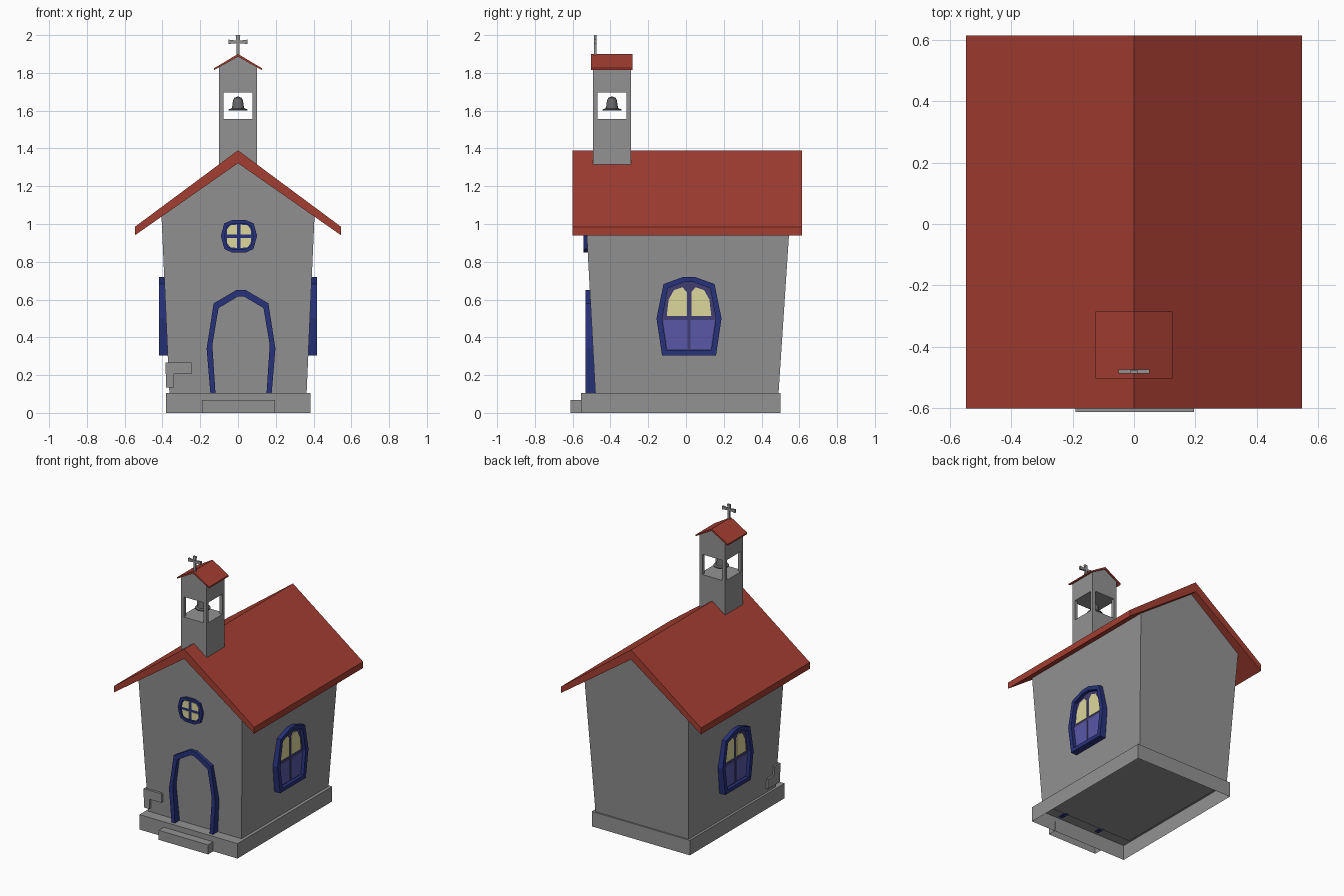
import bpy, bmesh, math
from mathutils import Vector

if "Cube" in bpy.data.objects:
    bpy.data.objects.remove(bpy.data.objects["Cube"])


def material(name, r, g, b):
    m = bpy.data.materials.new(name)
    m.diffuse_color = (r, g, b, 1)
    m.use_nodes = True
    m.node_tree.nodes["Principled BSDF"].inputs["Base Color"].default_value = m.diffuse_color
    return m


STONE = material("grey stone", 0.29, 0.29, 0.29)
ROOF = material("red roof", 0.37, 0.047, 0.031)
NAVY = material("navy frame", 0.021, 0.032, 0.20)
VIOLET = material("violet panel", 0.098, 0.098, 0.39)
DUSK = material("dark violet backing", 0.052, 0.047, 0.17)
CREAM = material("cream glass", 0.72, 0.68, 0.33)
METAL = material("bell metal", 0.13, 0.13, 0.135)


def finish(name, bm, mat):
    bmesh.ops.recalc_face_normals(bm, faces=bm.faces)
    me = bpy.data.meshes.new(name)
    bm.to_mesh(me)
    bm.free()
    me.materials.append(mat)
    ob = bpy.data.objects.new(name, me)
    bpy.context.collection.objects.link(ob)
    return ob


def place(u, z, d, axis):
    return (u, d, z) if axis == 'y' else (d, u, z)


def prism(name, pts, d0, d1, mat, axis='y'):
    """Extrude a (u, z) outline along x or y; depths may be functions of z."""
    f0 = d0 if callable(d0) else lambda z: d0
    f1 = d1 if callable(d1) else lambda z: d1
    bm = bmesh.new()
    a = [bm.verts.new(place(u, z, f0(z), axis)) for u, z in pts]
    b = [bm.verts.new(place(u, z, f1(z), axis)) for u, z in pts]
    bm.faces.new(a)
    bm.faces.new(b[::-1])
    n = len(pts)
    for i in range(n):
        j = (i + 1) % n
        bm.faces.new((a[i], b[i], b[j], a[j]))
    return finish(name, bm, mat)


def ring(name, outer, inner, d0, d1, mat, axis='y', closed=True):
    """Frame between two outlines with the same number of points."""
    bm = bmesh.new()
    loops = [[bm.verts.new(place(u, z, d, axis)) for u, z in pts]
             for pts, d in ((outer, d0), (outer, d1), (inner, d1), (inner, d0))]
    n = len(outer)
    for i in range(n if closed else n - 1):
        j = (i + 1) % n
        for k in range(4):
            p, q = loops[k], loops[(k + 1) % 4]
            bm.faces.new((p[i], p[j], q[j], q[i]))
    if not closed:
        bm.faces.new([l[0] for l in loops])
        bm.faces.new([l[-1] for l in loops])
    return finish(name, bm, mat)


def box(name, x0, x1, y0, y1, z0, z1, mat, open_bottom=False):
    ob = prism(name, [(x0, z0), (x1, z0), (x1, z1), (x0, z1)], y0, y1, mat)
    if open_bottom:
        bm = bmesh.new()
        bm.from_mesh(ob.data)
        low = [f for f in bm.faces if f.normal.z < -0.9]
        bmesh.ops.delete(bm, geom=low, context='FACES')
        bm.to_mesh(ob.data)
        bm.free()
    return ob


def mirrored(half, c):
    """Right-hand points listed from bottom to top, mirrored about u = c."""
    return [(c + u, z) for u, z in half] + [(c - u, z) for u, z in half[::-1] if u]


def chevron(w, eave_lo, eave_hi, top_lo, top_hi):
    return [(-w, eave_lo), (-w, eave_hi), (0, top_hi), (w, eave_hi), (w, eave_lo), (0, top_lo)]


# Plinth, step and flared body
box("plinth", -0.38, 0.385, -0.555, 0.50, 0, 0.105, STONE, True)
box("step", -0.19, 0.195, -0.612, -0.55, 0, 0.067, STONE, True)
prism("body", [(-0.363, 0.10), (0.363, 0.10), (0.405, 1.04), (0, 1.325), (-0.405, 1.04)],
      lambda z: -0.48 - (z - 0.105) * 0.054, lambda z: 0.49 + (z - 0.105) * 0.066, STONE)

# Corner stones at the front left
box("corner_stone_upper", -0.383, -0.245, -0.505, -0.44, 0.205, 0.268, STONE)
box("corner_stone_lower", -0.381, -0.34, -0.503, -0.37, 0.135, 0.205, STONE)

# Main roof
prism("roof", chevron(0.546, 0.94, 0.985, 1.322, 1.39), -0.60, 0.613, ROOF)

# Door arch
c = 0.016
arch_out = mirrored([(0.162, 0.10), (0.182, 0.34), (0.145, 0.58), (0.025, 0.65)], c)
arch_in = mirrored([(0.135, 0.10), (0.152, 0.36), (0.119, 0.555), (0.015, 0.617)], c)
ring("door_arch", arch_out, arch_in, -0.532, -0.465, NAVY, closed=False)

# Small front window
c, cz = 0.005, 0.935
out = mirrored([(0.035, 0.848), (0.077, 0.868), (0.096, 0.937), (0.078, 1.003), (0.035, 1.021)], c)
inn = [(c + (u - c) * 0.8, cz + (z - cz) * 0.8) for u, z in out]
ring("front_window_frame", out, inn, -0.543, -0.51, NAVY)
prism("front_window_backing", inn, -0.534, -0.515, NAVY)
pane = [(0.009, 0.009), (0.064, 0.009), (0.062, 0.038), (0.046, 0.058), (0.009, 0.062)]
for sx in (1, -1):
    for sz in (1, -1):
        prism("front_window_pane", [(c + sx * u, cz + sz * z) for u, z in pane],
              -0.538, -0.533, CREAM)

# Side windows, both sides
c = 0.016
out = mirrored([(0.143, 0.305), (0.172, 0.50), (0.135, 0.682), (0.03, 0.72)], c)
inn = mirrored([(0.118, 0.332), (0.142, 0.50), (0.112, 0.66), (0.025, 0.692)], c)
glass = [(0.012, 0.512), (0.118, 0.512), (0.108, 0.60), (0.08, 0.65), (0.035, 0.665), (0.012, 0.64)]
panel = [(0.009, 0.338), (0.114, 0.338), (0.137, 0.492), (0.009, 0.492)]
for s, side in ((1, "right"), (-1, "left")):
    ring(side + "_window_frame", out, inn, s * 0.418, s * 0.365, NAVY, 'x')
    prism(side + "_window_backing", inn, s * 0.394, s * 0.368, DUSK, 'x')
    for m in (1, -1):
        prism(side + "_window_pane", [(c + m * u, z) for u, z in glass],
              s * 0.399, s * 0.393, CREAM, 'x')
        prism(side + "_window_panel", [(c + m * u, z) for u, z in panel],
              s * 0.399, s * 0.393, VIOLET, 'x')

# Bell tower: base block, four corner posts, gabled top
TY = -0.392
box("tower_base", -0.10, 0.10, TY - 0.10, TY + 0.10, 1.315, 1.555, STONE)
for sx in (1, -1):
    for sy in (1, -1):
        xs = sorted((sx * 0.10, sx * 0.077))
        ys = sorted((TY + sy * 0.10, TY + sy * 0.077))
        box("tower_post", *xs, *ys, 1.55, 1.705, STONE)
prism("tower_top", [(-0.10, 1.697), (0.10, 1.697), (0.10, 1.832), (0, 1.888), (-0.10, 1.832)],
      TY - 0.10, TY + 0.10, STONE)
prism("tower_roof", chevron(0.126, 1.815, 1.825, 1.886, 1.90), -0.502, -0.284, ROOF)

# Cross with flared ends
prism("cross_upright", [(-0.009, 1.88), (0.009, 1.88), (0.007, 1.955), (0.012, 2.0), (-0.012, 2.0),
                        (-0.007, 1.955)], -0.486, -0.475, STONE)
prism("cross_arms", [(-0.05, 1.953), (0, 1.958), (0.05, 1.953), (0.05, 1.976), (0, 1.970),
                     (-0.05, 1.976)], -0.487, -0.474, STONE)

# Bell, turned from a profile
profile = [(0, 1.60), (0.05, 1.60), (0.05, 1.607), (0.034, 1.612), (0.029, 1.63),
           (0.027, 1.652), (0.019, 1.668), (0, 1.676)]
bm = bmesh.new()
vs = [bm.verts.new((r, TY, z)) for r, z in profile]
es = [bm.edges.new(p) for p in zip(vs, vs[1:])]
bmesh.ops.spin(bm, geom=vs + es, cent=Vector((0, TY, 0)), axis=(0, 0, 1),
               angle=math.tau, steps=16)
bmesh.ops.remove_doubles(bm, verts=bm.verts, dist=0.0005)
bell = finish("bell", bm, METAL)
bpy.context.view_layer.objects.active = bell
bell.select_set(True)
bpy.ops.object.shade_smooth_by_angle(angle=math.radians(35))
